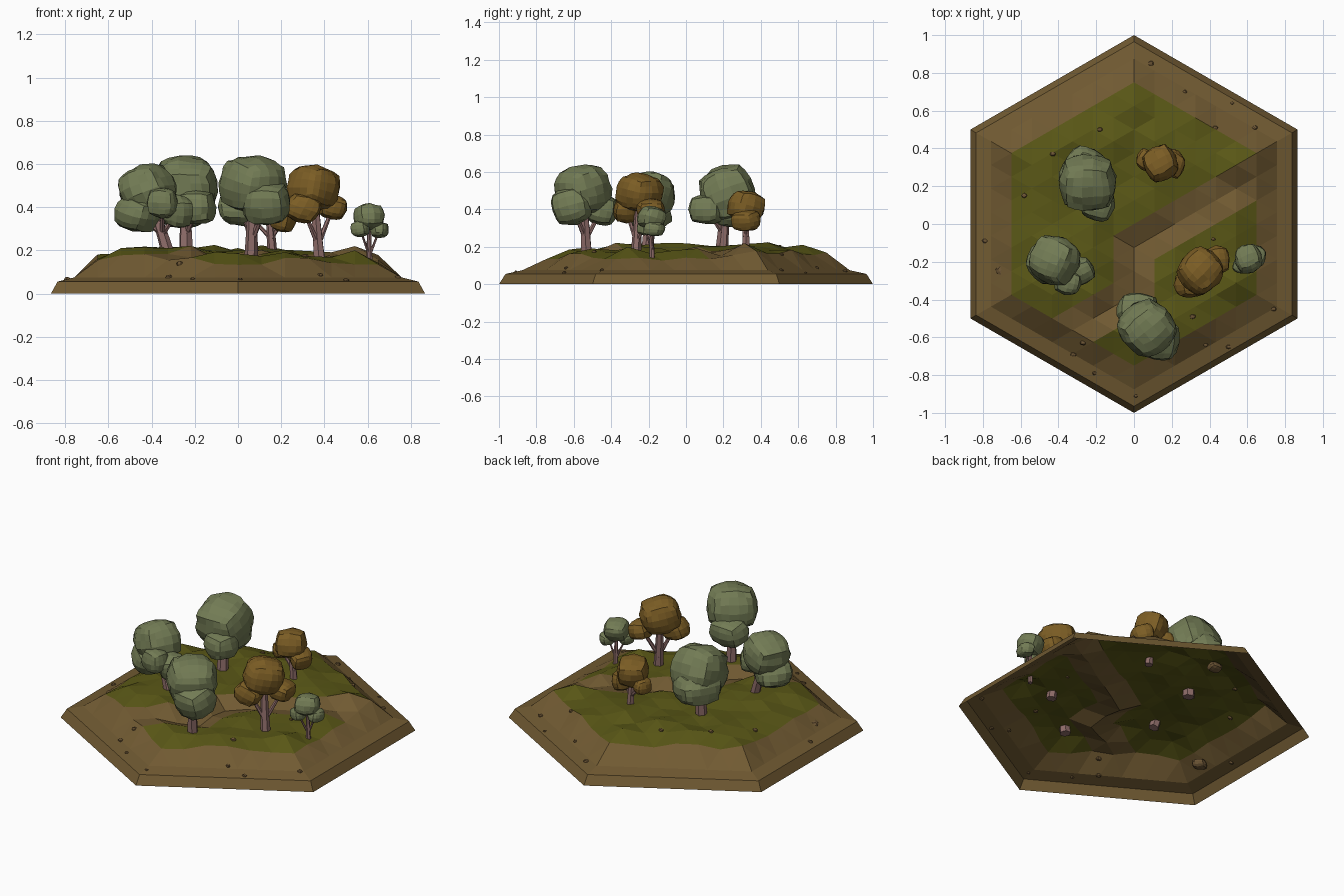
import bpy, bmesh, math, random
from mathutils import Vector, Matrix
from mathutils.bvhtree import BVHTree

if "Cube" in bpy.data.objects:
    bpy.data.objects.remove(bpy.data.objects["Cube"])

random.seed(4)


def material(name, r, g, b):
    m = bpy.data.materials.new(name)
    m.diffuse_color = (r, g, b, 1)
    m.use_nodes = True
    m.node_tree.nodes["Principled BSDF"].inputs["Base Color"].default_value = m.diffuse_color
    return m


SOIL = material("soil", 0.165, 0.103, 0.032)
GRASS = material("grass", 0.10, 0.095, 0.008)
GREEN = material("sage_leaves", 0.17, 0.20, 0.09)
ORANGE = material("autumn_leaves", 0.20, 0.11, 0.018)
BARK = material("bark", 0.27, 0.15, 0.14)
STONE = material("stone", 0.15, 0.09, 0.035)


def finish(bm, name, *mats):
    me = bpy.data.meshes.new(name)
    bm.to_mesh(me)
    bm.free()
    for m in mats:
        me.materials.append(m)
    ob = bpy.data.objects.new(name, me)
    bpy.context.collection.objects.link(ob)
    return ob


# Terrain: triangular grid of eight rings, raised in the middle, open underneath
N = 8
RING_Z = [0.195, 0.195, 0.195, 0.195, 0.195, 0.19, 0.155, 0.075, 0.055]
path = {(a, -1) for a in range(0, 7)} | {(0, -2)} | {(a, -3) for a in range(-4, 1)}


def ring(a, b):
    return max(abs(a), abs(b), abs(a + b))


bm = bmesh.new()
grid = {}
for a in range(-N, N + 1):
    for b in range(-N, N + 1):
        k = ring(a, b)
        if k > N:
            continue
        x, y = a * 0.866 / N, (a / 2 + b) / N
        z = RING_Z[k]
        if k < 7:
            z += random.uniform(-0.02, 0.02) + (0.01 if x < -0.2 or y > 0.2 else -0.01)
            if (a, b) in path:
                z -= 0.05 if k < 4 else 0.025
        s = 0.965 if k == N else 1
        grid[a, b] = bm.verts.new((x * s, y * s, z))
for a in range(-N - 1, N + 1):
    for b in range(-N - 1, N + 1):
        for tri in (((a, b), (a + 1, b), (a, b + 1)),
                    ((a + 1, b), (a + 1, b + 1), (a, b + 1))):
            if all(t in grid for t in tri):
                f = bm.faces.new([grid[t] for t in tri])
                bare = any(t in path or ring(*t) > 6 for t in tri)
                f.material_index = 0 if bare else 1
# Sloping rim down to the ground
border = [e for e in bm.edges if e.is_boundary]
geom = bmesh.ops.extrude_edge_only(bm, edges=border)["geom"]
for v in geom:
    if isinstance(v, bmesh.types.BMVert):
        v.co = (v.co.x / 0.965, v.co.y / 0.965, 0)
bmesh.ops.recalc_face_normals(bm, faces=bm.faces)
ground = BVHTree.FromBMesh(bm)
finish(bm, "terrain", SOIL, GRASS)


def ground_z(x, y):
    return ground.ray_cast(Vector((x, y, 1)), Vector((0, 0, -1)))[0].z


def blob(bm, centre, radii, cuts, boxy=0.22):
    """Rounded cube, flat faced, turned and slightly uneven."""
    part = bmesh.new()
    bmesh.ops.create_cube(part, size=2)
    bmesh.ops.subdivide_edges(part, edges=part.edges[:], cuts=cuts, use_grid_fill=True)
    turn = Matrix.Rotation(random.uniform(0, 6.28), 3, 'Z') @ Matrix.Rotation(random.uniform(-0.4, 0.4), 3, 'X')
    for v in part.verts:
        p = v.co.normalized().lerp(v.co * 0.85, boxy) * random.uniform(0.94, 1.03)
        p = turn @ p
        v.co = Vector(centre) + Vector([p[i] * radii[i] for i in range(3)])
    tmp = bpy.data.meshes.new("tmp")
    part.to_mesh(tmp)
    part.free()
    bm.from_mesh(tmp)
    bpy.data.meshes.remove(tmp)


def limb(bm, p, q, r1, r2):
    """Tapered six-sided stick from p to q."""
    p, q = Vector(p), Vector(q)
    d = q - p
    m = Matrix.Translation((p + q) / 2) @ d.to_track_quat('Z', 'Y').to_matrix().to_4x4()
    bmesh.ops.create_cone(bm, cap_ends=True, segments=6, radius1=r1, radius2=r2,
                          depth=d.length, matrix=m)


def tree(name, leaves, base, r, blobs):
    """First blob is the crown; the others hang lower on side branches."""
    bm = bmesh.new()
    for c, radii in blobs:
        blob(bm, c, radii, 4 if max(radii) > 0.12 else 3)
    finish(bm, name + "_canopy", leaves)
    bm = bmesh.new()
    z = ground_z(*base)
    crown = Vector(blobs[0][0])
    foot = Vector((*base, z - 0.04))
    fork = foot.lerp(Vector((crown.x, crown.y, z)), 0.3)
    fork.z = z + r * 2.2
    limb(bm, foot, fork, r * 1.1, r * 0.95)
    limb(bm, fork, crown, r * 0.95, r * 0.6)
    for c, radii in blobs[1:]:
        limb(bm, fork, c, r * 0.5, r * 0.3)
    finish(bm, name + "_trunk", BARK)


tree("back_green_tree", GREEN, (-0.24, 0.19), 0.032, [
    ((-0.245, 0.22, 0.485), (0.16, 0.155, 0.16)),
    ((-0.26, 0.26, 0.41), (0.14, 0.15, 0.11)),
    ((-0.19, 0.11, 0.40), (0.095, 0.10, 0.085))])
tree("left_green_tree", GREEN, (-0.32, -0.21), 0.028, [
    ((-0.42, -0.19, 0.48), (0.135, 0.135, 0.125)),
    ((-0.46, -0.20, 0.37), (0.11, 0.12, 0.09)),
    ((-0.35, -0.31, 0.42), (0.075, 0.07, 0.075)),
    ((-0.28, -0.25, 0.38), (0.075, 0.075, 0.08))])
tree("front_green_tree", GREEN, (0.06, -0.53), 0.030, [
    ((0.07, -0.55, 0.505), (0.155, 0.15, 0.14)),
    ((0.13, -0.61, 0.42), (0.12, 0.115, 0.11)),
    ((0.02, -0.45, 0.40), (0.12, 0.09, 0.09))])
tree("right_orange_tree", ORANGE, (0.38, -0.27), 0.027, [
    ((0.35, -0.25, 0.49), (0.12, 0.125, 0.11)),
    ((0.44, -0.19, 0.40), (0.07, 0.08, 0.06)),
    ((0.30, -0.32, 0.395), (0.09, 0.075, 0.07))])
tree("back_orange_tree", ORANGE, (0.16, 0.32), 0.022, [
    ((0.14, 0.32, 0.415), (0.095, 0.10, 0.09)),
    ((0.21, 0.32, 0.34), (0.06, 0.08, 0.06)),
    ((0.06, 0.34, 0.35), (0.05, 0.06, 0.05))])
tree("small_green_tree", GREEN, (0.61, -0.18), 0.014, [
    ((0.605, -0.185, 0.355), (0.075, 0.08, 0.065)),
    ((0.655, -0.17, 0.295), (0.045, 0.06, 0.04)),
    ((0.565, -0.22, 0.30), (0.045, 0.045, 0.04))])

# Scattered pebbles and two mostly buried stones
spots = [(-0.18, 0.5), (-0.43, 0.37), (0.09, 0.85), (0.27, 0.7), (0.52, 0.64),
         (0.64, 0.51), (-0.79, -0.09), (0.42, -0.08), (0.43, 0.51), (0.38, -0.64),
         (0.5, -0.65), (-0.32, -0.69), (-0.27, -0.63), (-0.21, -0.79),
         (0.01, -0.91), (0.31, -0.49), (0.74, -0.45), (-0.58, 0.15)]
bm = bmesh.new()
for x, y in spots:
    s = random.uniform(0.009, 0.017)
    blob(bm, (x, y, ground_z(x, y)), (s, s * 0.8, s * 0.7), 1)
for x, y in ((-0.13, 0.55), (-0.69, -0.25)):
    blob(bm, (x, y, ground_z(x, y) - 0.032), (0.045, 0.04, 0.026), 2)
finish(bm, "stones", STONE)
